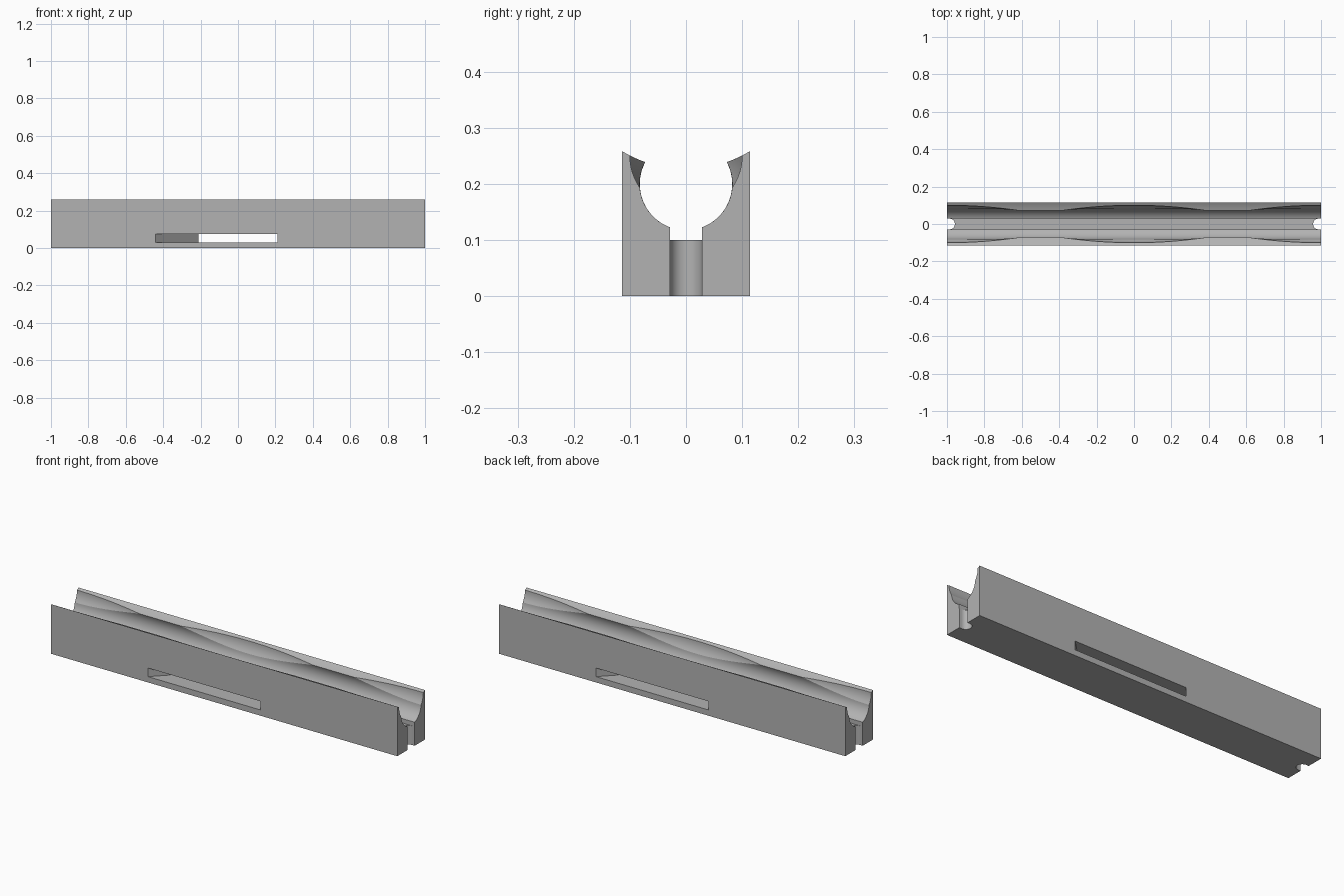
import bpy, bmesh, math

if "Cube" in bpy.data.objects:
    bpy.data.objects.remove(bpy.data.objects["Cube"])

W, CH, FLOOR = 0.114, 0.0288, 0.1       # half width, channel half width, channel floor
BASE = (0.2, 0.0825)                    # main bore: centre z, radius
LIP = (0.4465, 0.22)                    # shallow arc along the top edges
SC_Z, SC_R, SC_END = 0.25, 0.1, 0.38    # scallops: centre z, widest radius, half length


def meet(a, b):
    """Height where two circles centred on the z axis cross."""
    return (a[1]**2 - b[1]**2 + b[0]**2 - a[0]**2) / (2 * (b[0] - a[0]))


def arc(c, z0, z1, n):
    """Points on the lower/upper right of circle c from height z0 to z1."""
    a0, a1 = (math.asin(max(-1, min(1, (z - c[0]) / c[1]))) for z in (z0, z1))
    return [(c[1] * math.cos(a0 + (a1 - a0) * i / n),
             c[0] + c[1] * math.sin(a0 + (a1 - a0) * i / n)) for i in range(n + 1)]


z_corner = meet(BASE, LIP)
y_corner = math.sqrt(BASE[1]**2 - (z_corner - BASE[0])**2)
R_MIN = math.hypot(y_corner, z_corner - SC_Z)


def section(x):
    d = min(abs(x), abs(abs(x) - 1)) / SC_END
    sc = (SC_Z, max(R_MIN, SC_R - (SC_R - R_MIN) * d * d))
    za, zb = meet(BASE, sc), meet(sc, LIP)
    z_start = BASE[0] - math.sqrt(BASE[1]**2 - CH**2)
    z_top = LIP[0] - math.sqrt(LIP[1]**2 - W**2)
    half = [(CH, FLOOR)] + arc(BASE, z_start, za, 16) + arc(sc, za, zb, 6)[1:] \
        + arc(LIP, zb, z_top, 5)[1:] + [(W, 0)]
    return half + [(-y, z) for y, z in reversed(half)]


def make_object(name, bm):
    bmesh.ops.recalc_face_normals(bm, faces=bm.faces)
    me = bpy.data.meshes.new(name)
    bm.to_mesh(me)
    bm.free()
    ob = bpy.data.objects.new(name, me)
    bpy.context.collection.objects.link(ob)
    return ob


def prism(name, pts, z0, z1):
    bm = bmesh.new()
    f = bm.faces.new([bm.verts.new((x, y, z0)) for x, y in pts])
    r = bmesh.ops.extrude_face_region(bm, geom=[f])
    for v in r["geom"]:
        if isinstance(v, bmesh.types.BMVert):
            v.co.z = z1
    return make_object(name, bm)


# Grooved rail body, swept along x
bm = bmesh.new()
xs = sorted({round(-1 + i * 0.02, 4) for i in range(101)})
rings = [[bm.verts.new((x, y, z)) for y, z in section(x)] for x in xs]
n = len(rings[0])
for a, b in zip(rings, rings[1:]):
    for i in range(n):
        j = (i + 1) % n
        bm.faces.new((a[i], a[j], b[j], b[i]))
bm.faces.new(rings[0])
bm.faces.new(rings[-1])
bmesh.ops.remove_doubles(bm, verts=bm.verts, dist=1e-5)
body = make_object("grooved_rail", bm)

# Cutters: slanted side slot and rounded end notches
e = 0.02
k = 0.23 / (2 * W)
yo = W + e
slot = [(-0.44 - k * e, -yo), (0.21 - k * e, -yo), (0.44 + k * e, yo), (-0.21 + k * e, yo)]
cutters = [prism("slot_cutter", slot, 0.03, 0.075)]
r = 0.0285
for s in (-1, 1):
    pts = [(s * 1.05, -r)] + [(s * (0.986 - r * math.cos(t)), r * math.sin(t))
           for t in (math.pi * (i / 20 - 0.5) for i in range(21))] + [(s * 1.05, r)]
    cutters.append(prism("notch_cutter", pts, -0.05, 0.11))

bpy.context.view_layer.objects.active = body
body.select_set(True)
for c in cutters:
    m = body.modifiers.new("cut", 'BOOLEAN')
    m.operation, m.solver, m.object = 'DIFFERENCE', 'EXACT', c
    bpy.ops.object.modifier_apply(modifier=m.name)
    bpy.data.objects.remove(c)

# Single grey material, smooth curves with sharp edges
mat = bpy.data.materials.new("light grey")
mat.diffuse_color = (0.45, 0.45, 0.45, 1)
mat.use_nodes = True
mat.node_tree.nodes["Principled BSDF"].inputs["Base Color"].default_value = mat.diffuse_color
body.data.materials.clear()
body.data.materials.append(mat)
for p in body.data.polygons:
    p.material_index = 0
bpy.ops.object.shade_smooth_by_angle(angle=math.radians(20))
